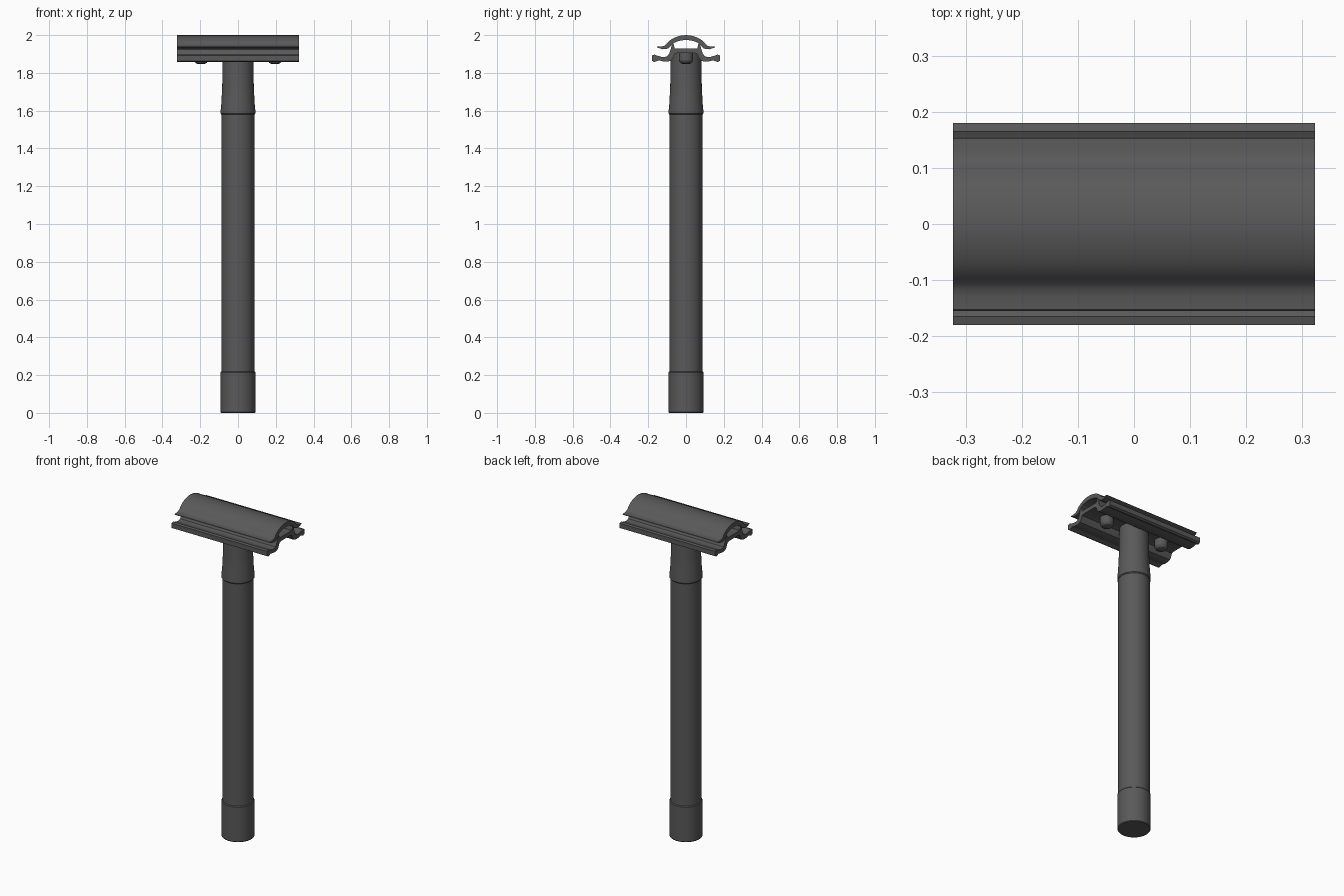
import bpy, bmesh, math

if "Cube" in bpy.data.objects:
    bpy.data.objects.remove(bpy.data.objects["Cube"])

metal = bpy.data.materials.new("dark grey metal")
metal.use_nodes = True
grey = (0.1, 0.1, 0.1, 1)
metal.diffuse_color = grey
metal.node_tree.nodes["Principled BSDF"].inputs["Base Color"].default_value = grey


def finish(name, bm, angle=30):
    bmesh.ops.recalc_face_normals(bm, faces=bm.faces)
    mesh = bpy.data.meshes.new(name)
    bm.to_mesh(mesh)
    bm.free()
    mesh.materials.append(metal)
    ob = bpy.data.objects.new(name, mesh)
    bpy.context.collection.objects.link(ob)
    bpy.ops.object.select_all(action="DESELECT")
    ob.select_set(True)
    bpy.context.view_layer.objects.active = ob
    bpy.ops.object.shade_smooth_by_angle(angle=math.radians(angle))
    return ob


def lathe(name, profile, x=0, sides=48):
    """Turn (radius, z) pairs round a vertical axis and cap both ends."""
    bm = bmesh.new()
    rings = []
    for r, z in profile:
        rings.append([bm.verts.new((x + r * math.cos(a), r * math.sin(a), z))
                      for a in (math.tau * i / sides for i in range(sides))])
    for lo, hi in zip(rings, rings[1:]):
        for i in range(sides):
            j = (i + 1) % sides
            bm.faces.new((lo[i], lo[j], hi[j], hi[i]))
    bm.faces.new(rings[0])
    bm.faces.new(rings[-1])
    return finish(name, bm)


def extrude_mirrored(name, upper, lower, half_length):
    """Sweep a symmetric plate section along x; points run from centre to edge."""
    def both(points):
        return [(-y, z) for y, z in reversed(points) if y > 0] + points
    bm = bmesh.new()
    top, bottom = both(upper), both(lower)
    section = top + bottom[::-1]
    ends = [[bm.verts.new((x, y, z)) for y, z in section]
            for x in (-half_length, half_length)]
    n = len(section)
    for i in range(n):
        j = (i + 1) % n
        bm.faces.new((ends[0][i], ends[0][j], ends[1][j], ends[1][i]))
    for end in ends:
        bm.faces.new(end)
    return finish(name, bm)


HALF = 0.323

# Handle
lathe("handle", [(0.087, 0.2), (0.087, 1.6)])
lathe("handle_end_cap", [(0.089, 0), (0.092, 0.004), (0.092, 0.215), (0.088, 0.22)])
lathe("neck", [(0.088, 1.58), (0.092, 1.585), (0.092, 1.6), (0.088, 1.64),
               (0.085, 1.7), (0.082, 1.78), (0.081, 1.91)])

# Curved top cap with flared lips
extrude_mirrored(
    "top_cap",
    [(0, 2.0), (0.025, 1.998), (0.05, 1.991), (0.072, 1.981), (0.088, 1.97),
     (0.097, 1.96), (0.106, 1.95), (0.116, 1.943), (0.13, 1.94), (0.152, 1.939)],
    [(0, 1.974), (0.025, 1.972), (0.05, 1.965), (0.07, 1.954), (0.08, 1.943),
     (0.09, 1.932), (0.105, 1.926), (0.125, 1.925), (0.145, 1.932), (0.155, 1.936)],
    HALF)

# Guard plate with a raised centre, two ridges and drooping edges
extrude_mirrored(
    "guard_plate",
    [(0, 1.93), (0.06, 1.93), (0.065, 1.952), (0.073, 1.952), (0.08, 1.93),
     (0.088, 1.905), (0.098, 1.889), (0.112, 1.884), (0.13, 1.885),
     (0.155, 1.892), (0.165, 1.897), (0.18, 1.893)],
    [(0, 1.905), (0.045, 1.905), (0.06, 1.9), (0.068, 1.88), (0.078, 1.866),
     (0.095, 1.86), (0.12, 1.861), (0.145, 1.866), (0.168, 1.857), (0.18, 1.864)],
    HALF)

# Rounded nuts under the guard plate
for side, x in (("left", 0.195), ("right", -0.195)):
    lathe(side + "_nut", [(0.02, 1.848), (0.03, 1.853), (0.038, 1.866), (0.038, 1.91)],
          x, 24)
